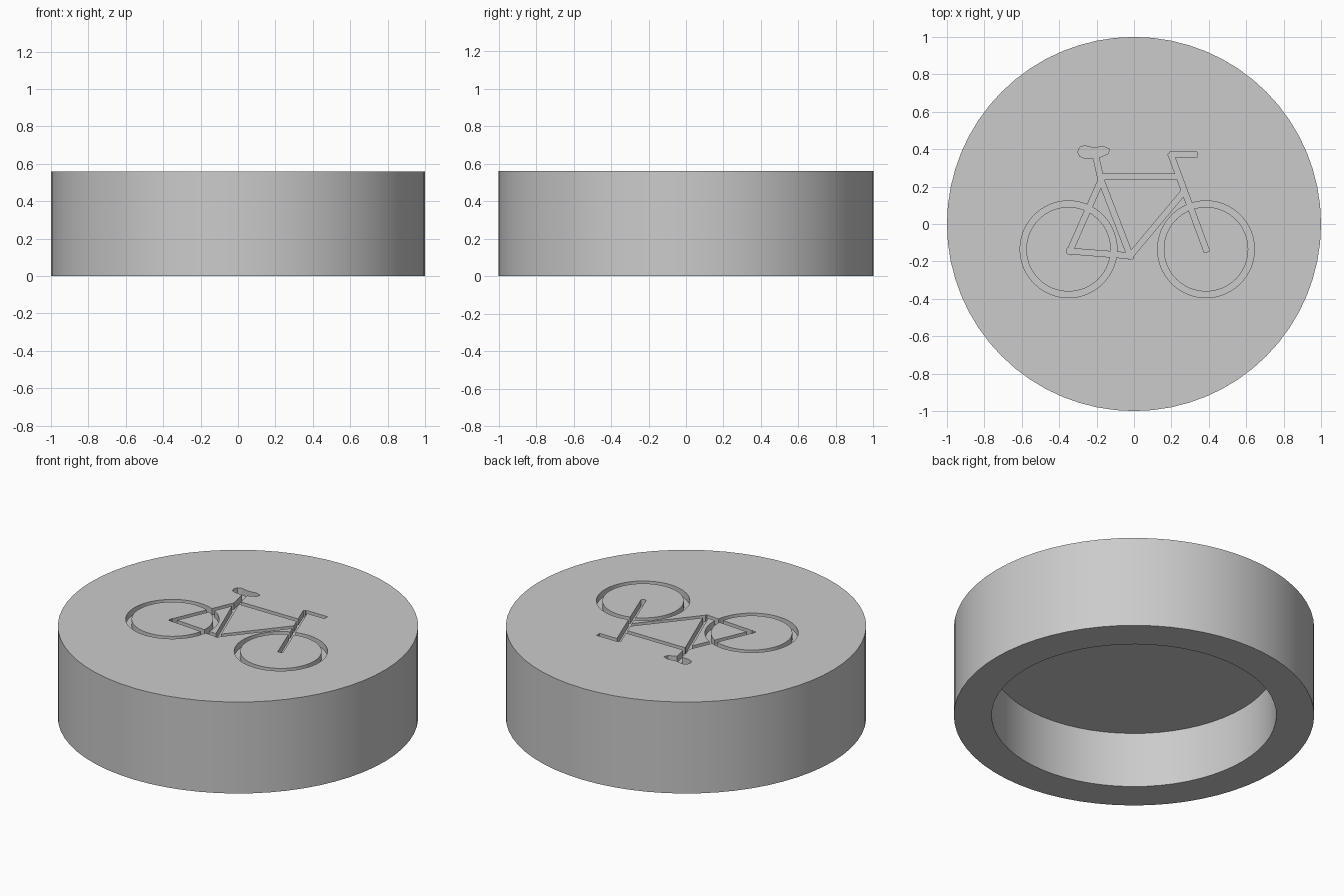
import bpy, bmesh
from math import cos, sin, tau
from mathutils import Vector

if "Cube" in bpy.data.objects:
    bpy.data.objects.remove(bpy.data.objects["Cube"])

HEIGHT, CAVITY, DEPTH, HALF = 0.56, 0.34, 0.04, 0.015
grey = bpy.data.materials.new("plain grey")
grey.use_nodes = True
grey.diffuse_color = (0.6, 0.6, 0.6, 1)
grey.node_tree.nodes["Principled BSDF"].inputs["Base Color"].default_value = (0.6, 0.6, 0.6, 1)


def mesh_object(name, bm):
    bmesh.ops.recalc_face_normals(bm, faces=bm.faces)
    mesh = bpy.data.meshes.new(name)
    bm.to_mesh(mesh)
    bm.free()
    mesh.materials.append(grey)
    obj = bpy.data.objects.new(name, mesh)
    bpy.context.collection.objects.link(obj)
    return obj


def circle(x, y, r, n=64):
    return [(x + r * cos(tau * i / n), y + r * sin(tau * i / n)) for i in range(n)]


def prism(name, outline, z0, z1):
    bm = bmesh.new()
    low = [bm.verts.new((x, y, z0)) for x, y in outline]
    high = [bm.verts.new((x, y, z1)) for x, y in outline]
    bm.faces.new(low)
    bm.faces.new(high)
    for i in range(len(low)):
        j = (i + 1) % len(low)
        bm.faces.new((low[i], low[j], high[j], high[i]))
    return mesh_object(name, bm)


def ring(name, x, y, r0, r1, z0, z1):
    bm = bmesh.new()
    loops = [[bm.verts.new((*p, z)) for p in circle(x, y, r)]
             for r, z in ((r0, z0), (r1, z0), (r1, z1), (r0, z1))]
    for a, b in zip(loops, loops[1:] + loops[:1]):
        for i in range(len(a)):
            j = (i + 1) % len(a)
            bm.faces.new((a[i], a[j], b[j], b[i]))
    return mesh_object(name, bm)


def bar(name, start, end):
    a, b = Vector(start), Vector(end)
    d = (b - a).normalized() * HALF
    n = Vector((-d.y, d.x))
    outline = [a - d - n, b + d - n, b + d + n, a - d + n]
    return prism(name, outline, HEIGHT - DEPTH, HEIGHT + 0.1)


# Round body with a hollow underside
body = prism("round_body", circle(0, 0, 1), 0, HEIGHT)
cutters = [prism("underside_cutter", circle(0, 0, 0.79), -0.1, CAVITY)]

# Engraved wheels
for side, x in (("rear", -0.35), ("front", 0.385)):
    cutters.append(ring(side + "_wheel_groove", x, -0.135, 0.226, 0.259,
                        HEIGHT - DEPTH, HEIGHT + 0.1))

# Engraved frame, fork and handlebar
crank, dropout, cluster = (-0.02, -0.17), (-0.343, -0.145), (-0.176, 0.235)
tubes = {
    "seat_tube": (crank, cluster),
    "seat_post": (cluster, (-0.204, 0.36)),
    "seat_stay": (dropout, cluster),
    "chain_stay": (dropout, crank),
    "top_tube": ((-0.165, 0.252), (0.235, 0.252)),
    "down_tube": (crank, (0.26, 0.165)),
    "fork": ((0.2, 0.365), (0.385, -0.135)),
    "handlebar": ((0.205, 0.37), (0.322, 0.37)),
}
for name, (start, end) in tubes.items():
    cutters.append(bar(name + "_groove", start, end))

# Engraved saddle
saddle = [(-.30, .385), (-.29, .41), (-.265, .418), (-.22, .408), (-.16, .413),
          (-.13, .40), (-.14, .375), (-.2, .35), (-.26, .35), (-.29, .362)]
cutters.append(prism("saddle_groove", saddle, HEIGHT - DEPTH, HEIGHT + 0.1))

# Cut everything out of the body, then discard the cutters
bpy.context.view_layer.objects.active = body
body.select_set(True)
for cutter in cutters:
    mod = body.modifiers.new(cutter.name, "BOOLEAN")
    mod.operation, mod.solver, mod.object = "DIFFERENCE", "EXACT", cutter
    bpy.ops.object.modifier_apply(modifier=mod.name)
    bpy.data.objects.remove(cutter)
bpy.ops.object.shade_smooth_by_angle(angle=0.5)
